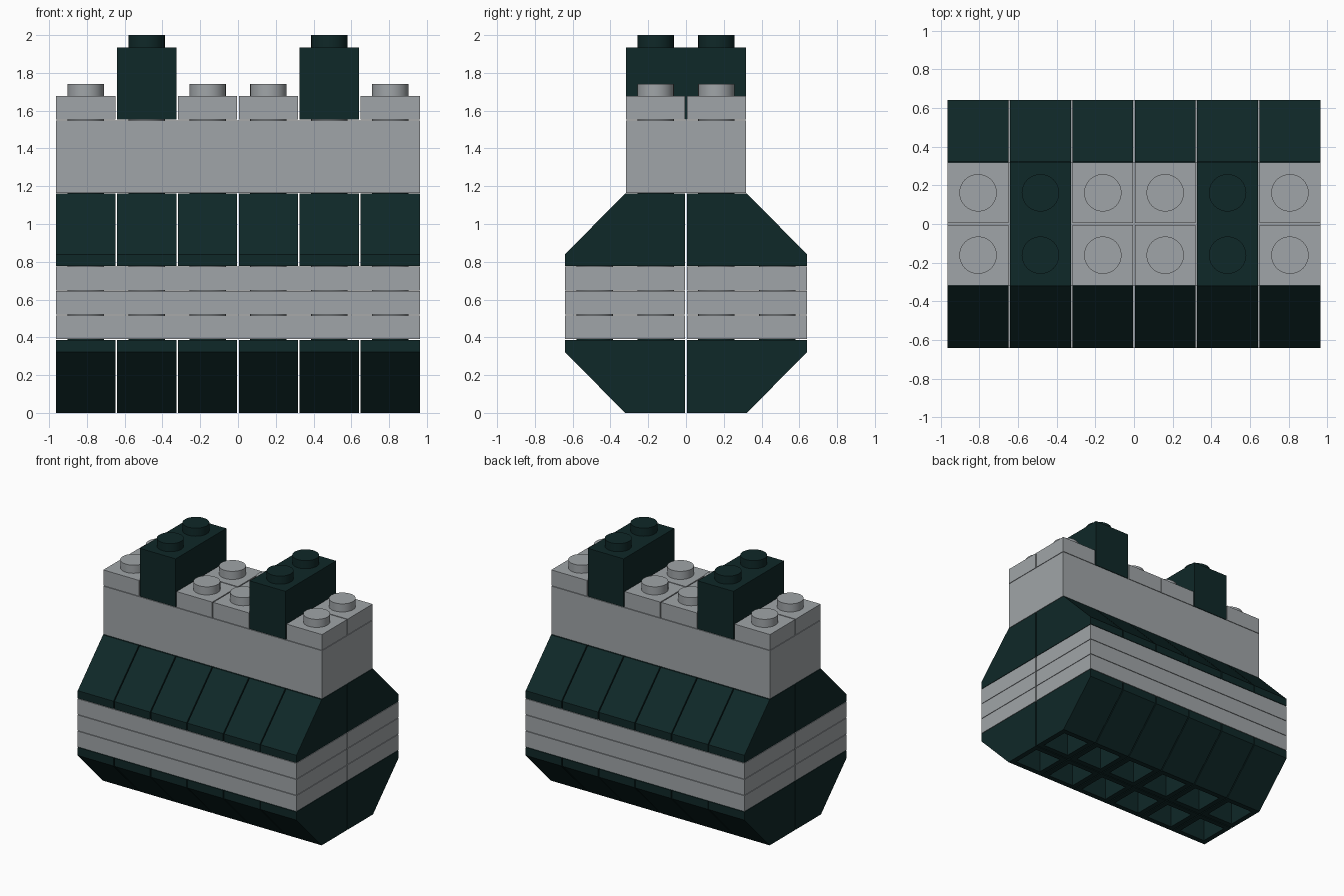
import bpy, bmesh, math
from mathutils import Matrix, Vector

cube = bpy.data.objects.get("Cube")
if cube:
    bpy.data.objects.remove(cube, do_unlink=True)

U = 0.3226          # stud pitch
P = U * 0.4         # plate height
B = P * 3           # brick height
GAP = 0.004         # clearance on each side of a part
STUD_R, STUD_H = U * 0.3, P / 2
LIP = P / 2         # short vertical edge of a slope


def material(name, rgb):
    m = bpy.data.materials.new(name)
    m.use_nodes = True
    col = (*rgb, 1)
    m.diffuse_color = col
    m.node_tree.nodes["Principled BSDF"].inputs["Base Color"].default_value = col
    return m


GREY = material("light grey", (0.352, 0.376, 0.392))
DARK = material("dark teal", (0.0048, 0.021, 0.021))
parts = []


def part(name, x0, x1, profile, studs, top, mat, hollow=False):
    """Extrude a (y, z) profile from x0 to x1, then add studs on its top."""
    bm = bmesh.new()
    face = bm.faces.new([bm.verts.new((x0 + GAP, y, z)) for y, z in profile])
    ext = bmesh.ops.extrude_face_region(bm, geom=[face])
    moved = [v for v in ext["geom"] if isinstance(v, bmesh.types.BMVert)]
    bmesh.ops.translate(bm, verts=moved, vec=(x1 - x0 - 2 * GAP, 0, 0))
    bmesh.ops.recalc_face_normals(bm, faces=bm.faces)
    if hollow:
        bm.normal_update()
        base = min(bm.faces, key=lambda f: f.normal.z)
        bmesh.ops.inset_region(bm, faces=[base], thickness=U * 0.18)
        well = bmesh.ops.extrude_face_region(bm, geom=[base])
        bmesh.ops.delete(bm, geom=[base], context='FACES')
        verts = [v for v in well["geom"] if isinstance(v, bmesh.types.BMVert)]
        bmesh.ops.translate(bm, verts=verts, vec=(0, 0, B * 0.55))
    for sx, sy in studs:
        pos = Vector((sx, sy, top + STUD_H / 2 - GAP / 2))
        bmesh.ops.create_cone(bm, cap_ends=True, segments=32, radius1=STUD_R,
                              radius2=STUD_R, depth=STUD_H + GAP,
                              matrix=Matrix.Translation(pos))
    me = bpy.data.meshes.new(name)
    bm.to_mesh(me)
    bm.free()
    me.materials.append(mat)
    ob = bpy.data.objects.new(name, me)
    bpy.context.collection.objects.link(ob)
    parts.append(ob)


def block(name, col, row, w, d, z, h, mat):
    """Rectangular brick or plate placed on the stud grid."""
    x0, y0 = col * U, row * U
    a, b, top = y0 + GAP, y0 + d * U - GAP, z + h
    # a hairline gap stays open below each part
    profile = [(a, z + GAP), (b, z + GAP), (b, top), (a, top)]
    studs = [(x0 + (i + .5) * U, y0 + (j + .5) * U)
             for i in range(w) for j in range(d)]
    part(name, x0, x0 + w * U, profile, studs, top, mat)


def slope(name, col, side, z, inverted):
    """Slope one stud wide and two deep, on the front (-1) or back (1)."""
    x0, top = col * U, z + B
    base = z if inverted else z + GAP
    inner, mid, outer = GAP, U, 2 * U - GAP
    if inverted:
        pts = [(inner, base), (mid, base), (outer, top - LIP), (outer, top), (inner, top)]
        rows = (0.5, 1.5)
    else:
        pts = [(inner, base), (outer, base), (outer, z + LIP), (mid, top), (inner, top)]
        rows = (0.5,)
    part(name, x0, x0 + U, [(side * y, pz) for y, pz in pts],
         [(x0 + U / 2, side * r * U) for r in rows], top, mat=DARK, hollow=inverted)


# Slopes: inverted row at the base, upright row above the plates
for side, label in ((-1, "front"), (1, "back")):
    for col in range(-3, 3):
        slope(f"{label}_lower_slope_{col + 4}", col, side, 0, True)
        slope(f"{label}_upper_slope_{col + 4}", col, side, B + 3 * P, False)

# Three layers of long plates, two side by side
for layer in range(3):
    for row, label in ((-2, "front"), (0, "back")):
        block(f"{label}_long_plate_{layer + 1}", -3, row, 6, 2, B + layer * P, P, GREY)

# Long upper brick
block("upper_brick", -3, -1, 6, 2, 3 * B, B, GREY)

# Battlements: small plates between two taller bricks
for row, label in ((-1, "front"), (0, "back")):
    for col in (-3, -1, 0, 2):
        block(f"{label}_top_plate_{col + 4}", col, row, 1, 1, 4 * B, P, GREY)
for col, label in ((-2, "right"), (1, "left")):
    block(f"{label}_tower_brick", col, -1, 1, 2, 4 * B, B, DARK)

# Smooth the stud sides, keep the block edges sharp
bpy.ops.object.select_all(action='DESELECT')
for ob in parts:
    ob.select_set(True)
bpy.context.view_layer.objects.active = parts[0]
bpy.ops.object.shade_smooth_by_angle(angle=math.radians(30))
